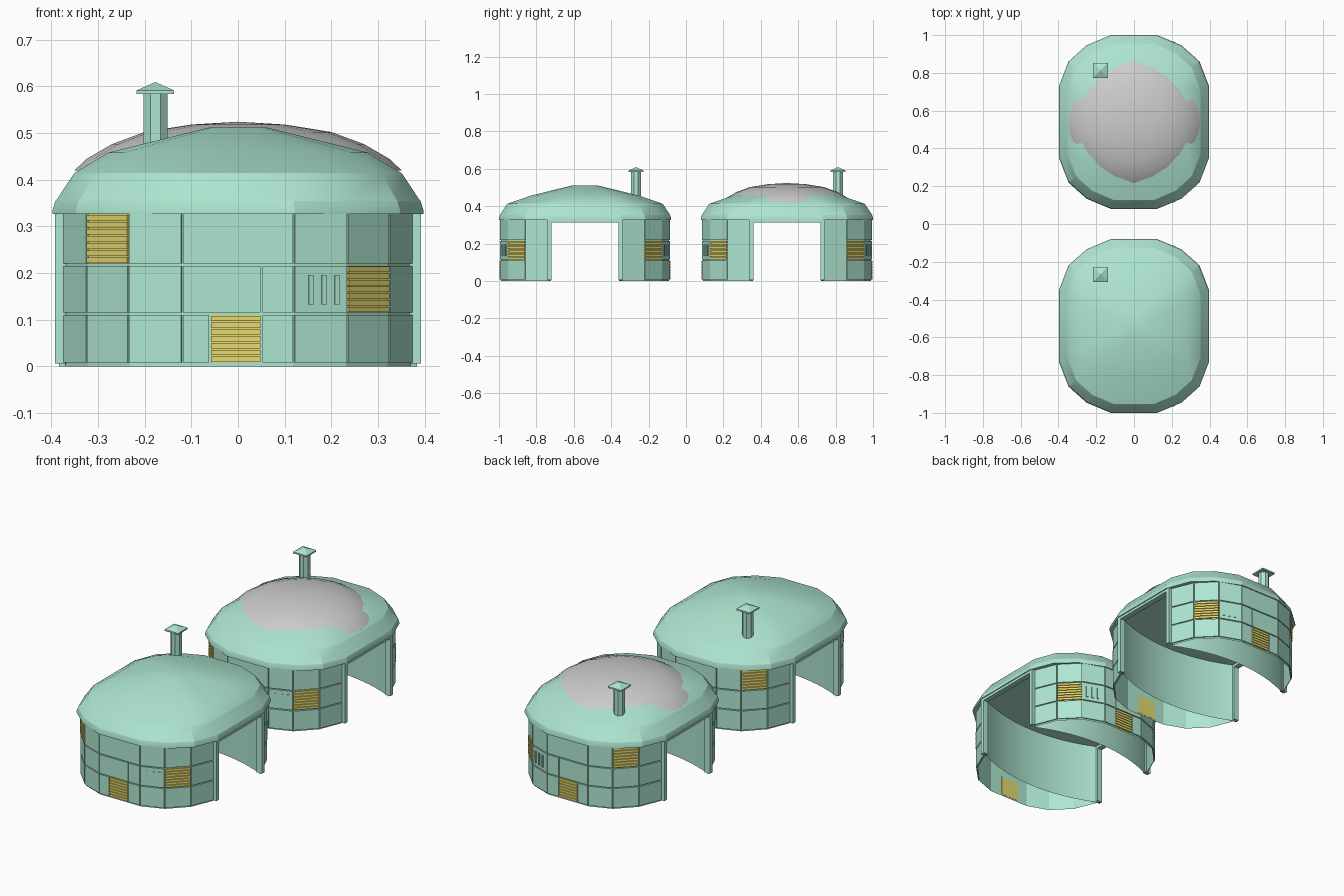
import bpy, bmesh, math
from mathutils import Vector

if "Cube" in bpy.data.objects:
    bpy.data.objects.remove(bpy.data.objects["Cube"])


def material(name, col):
    m = bpy.data.materials.new(name)
    m.diffuse_color = (*col, 1)
    m.use_nodes = True
    m.node_tree.nodes["Principled BSDF"].inputs["Base Color"].default_value = m.diffuse_color
    return m


GREEN = material("mint", (0.43, 0.80, 0.64))
YELLOW = material("yellow", (0.80, 0.70, 0.16))
HUT_Y = 0.54

# front wall outline, left end to right end (hut-local)
HALF = [(0.12, -0.455), (0.235, -0.412), (0.325, -0.32), (0.375, -0.2)]
WALL = [Vector((-x, y)) for x, y in reversed(HALF)] + [Vector(p) for p in HALF]
ROWS = [(0.008, 0.110), (0.115, 0.215), (0.220, 0.326)]


def hexa(bm, lo, hi):
    v = [bm.verts.new(p) for p in lo + hi]
    for f in ((3, 2, 1, 0), (4, 5, 6, 7), (0, 1, 5, 4), (1, 2, 6, 5), (2, 3, 7, 6), (3, 0, 4, 7)):
        bm.faces.new([v[i] for i in f])


def box(bm, x0, x1, y0, y1, z0, z1):
    c = [(x0, y0), (x1, y0), (x1, y1), (x0, y1)]
    hexa(bm, [(*p, z0) for p in c], [(*p, z1) for p in c])


def slab(bm, facet, t0, t1, z0, z1, n0, n1):
    """Box lying on a wall facet, t along it (0-1), n outward."""
    p, q = WALL[facet], WALL[facet + 1]
    d = (q - p).normalized()
    n = Vector((d.y, -d.x))
    a, b = p.lerp(q, t0), p.lerp(q, t1)
    c = [a + n * n1, b + n * n1, b + n * n0, a + n * n0]
    hexa(bm, [(*v, z0) for v in c], [(*v, z1) for v in c])


def mirror_y(bm):
    geo = bmesh.ops.duplicate(bm, geom=bm.verts[:] + bm.edges[:] + bm.faces[:])["geom"]
    for v in [g for g in geo if isinstance(g, bmesh.types.BMVert)]:
        v.co.y *= -1
    bmesh.ops.reverse_faces(bm, faces=[g for g in geo if isinstance(g, bmesh.types.BMFace)])


def finish(name, bm, mat, huts=(-1, 1), smooth=None):
    me = bpy.data.meshes.new(name)
    bm.to_mesh(me)
    bm.free()
    if mat:
        me.materials.append(mat)
    for s in huts:
        ob = bpy.data.objects.new(name + ("_front" if s < 0 else "_back"), me)
        ob.location.y = s * HUT_Y
        bpy.context.collection.objects.link(ob)
    if smooth:
        me.shade_smooth()
        me.set_sharp_from_angle(angle=math.radians(smooth))


def strip(bm, path, z0, z1):
    lo = [bm.verts.new((x, y, z0)) for x, y in path]
    hi = [bm.verts.new((x, y, z1)) for x, y in path]
    for i in range(len(path) - 1):
        bm.faces.new((lo[i], lo[i + 1], hi[i + 1], hi[i]))


# wall panels, shutters and vent ribs
panels, shutters = bmesh.new(), bmesh.new()
splits = {(3, 0): [0, 0.25, 0.71, 1], (3, 1): [0, 0.71, 1]}
yellow = {(3, 0, 1), (1, 2, 0), (5, 1, 0)}
for f in range(7):
    length = (WALL[f + 1] - WALL[f]).length
    g = 0.0022 / length
    for r, (z0, z1) in enumerate(ROWS):
        cuts = splits.get((f, r), [0, 1])
        for k in range(len(cuts) - 1):
            t0, t1 = cuts[k] + g, cuts[k + 1] - g
            if (f, r, k) in yellow:
                slab(shutters, f, t0, t1, z0, z1, -0.008, -0.004)
                h = (z1 - z0) / 7
                for i in range(7):
                    slab(shutters, f, t0, t1, z0 + i * h + 0.0015, z0 + (i + 1) * h - 0.0015, -0.004, 0.002)
            else:
                slab(panels, f, t0, t1, z0, z1, -0.006, 0)
for i in range(3):
    t = 0.27 + 0.24 * i
    slab(panels, 4, t, t + 0.08, 0.133, 0.196, 0, 0.004)
for bm in (panels, shutters):
    mirror_y(bm)
finish("wall_panels", panels, GREEN)
finish("shutters", shutters, YELLOW)

# backing shell behind the panels, with a base strip
bm = bmesh.new()
strip(bm, [(p.x * 0.985, p.y * 0.985) for p in WALL], 0, 0.326)
mirror_y(bm)
finish("wall_backing", bm, GREEN)

# smooth curved inner walls
bm = bmesh.new()
sag, half = 0.09, 0.383
R = (half * half + sag * sag) / (2 * sag)
amax = math.asin(half / R)
arc = [(-R * math.sin(amax * (i / 12 - 1)), -0.182 + (R - sag) - R * math.cos(amax * (i / 12 - 1))) for i in range(25)]
strip(bm, arc, 0, 0.326)
mirror_y(bm)
finish("inner_wall", bm, GREEN, smooth=30)

# doorway posts and lintels on both sides
bm = bmesh.new()
for s in (-1, 1):
    xs = sorted((s * 0.362, s * 0.392))
    for t in (-1, 1):
        box(bm, *xs, *sorted((t * 0.18, t * 0.202)), 0.006, 0.326)
    box(bm, *xs, -0.18, 0.18, 0.312, 0.326)
finish("door_frame", bm, GREEN)

# roof: lofted rings of the rounded outline
quarter = [(0.395, 0.19), (0.345, 0.32), (0.25, 0.405), (0.12, 0.46)]
outline = quarter + [(-x, y) for x, y in reversed(quarter)]
outline += [(-x, -y) for x, y in outline]
rings = [(0.397, 0.461, 0.326), (0.397, 0.461, 0.335), (0.391, 0.455, 0.354), (0.387, 0.451, 0.359),
         (0.354, 0.418, 0.409), (0.350, 0.413, 0.414), (0.278, 0.285, 0.458), (0.06, 0.065, 0.512)]
bm = bmesh.new()
loops = [[bm.verts.new((x * rx / 0.395, y * ry / 0.46, z)) for x, y in outline] for rx, ry, z in rings]
n = len(outline)
for a, b in zip(loops, loops[1:]):
    for i in range(n):
        bm.faces.new((a[i], a[(i + 1) % n], b[(i + 1) % n], b[i]))
bm.faces.new(loops[-1])
bm.faces.new(loops[0][::-1])
finish("roof", bm, GREEN, smooth=20)

# chimney with a pyramid cap
bm = bmesh.new()
cx, cy = -0.177, 0.273
lo, hi = [[bm.verts.new((cx + 0.028 * math.cos(a), cy + 0.028 * math.sin(a), z))
           for a in [math.pi / 8 + i * math.pi / 4 for i in range(8)]] for z in (0.43, 0.583)]
for i in range(8):
    bm.faces.new((lo[i], lo[(i + 1) % 8], hi[(i + 1) % 8], hi[i]))
box(bm, cx - 0.04, cx + 0.04, cy - 0.04, cy + 0.04, 0.583, 0.591)
base = [bm.verts.new((cx + sx * 0.04, cy + sy * 0.04, 0.591)) for sx, sy in ((-1, -1), (1, -1), (1, 1), (-1, 1))]
tip = bm.verts.new((cx, cy, 0.609))
for i in range(4):
    bm.faces.new((base[i], base[(i + 1) % 4], tip))
finish("chimney", bm, GREEN)

# grey dome on the back hut only
bm = bmesh.new()
prof = [(0.35, 0.42), (0.325, 0.444), (0.27, 0.476), (0.2, 0.502), (0.1, 0.518)]
loops = [[bm.verts.new((r * math.cos(i * math.pi / 10), r * math.sin(i * math.pi / 10), z)) for i in range(20)] for r, z in prof]
for a, b in zip(loops, loops[1:]):
    for i in range(20):
        bm.faces.new((a[i], a[(i + 1) % 20], b[(i + 1) % 20], b[i]))
top = bm.verts.new((0, 0, 0.524))
for i in range(20):
    bm.faces.new((loops[-1][i], loops[-1][(i + 1) % 20], top))
finish("roof_dome", bm, None, huts=(1,), smooth=40)
